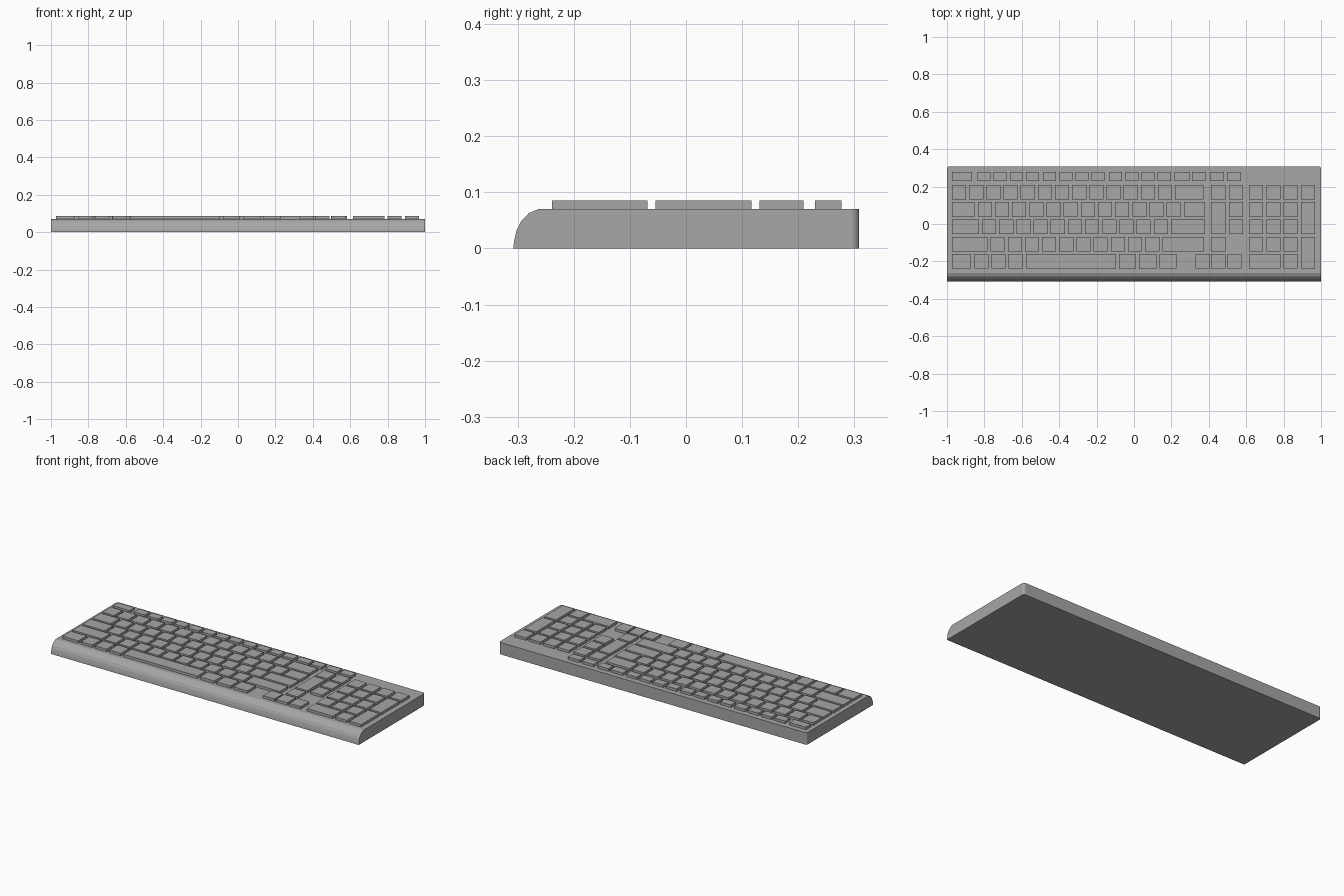
import bpy, bmesh

if "Cube" in bpy.data.objects:
    bpy.data.objects.remove(bpy.data.objects["Cube"])

# Dark grey plastic
plastic = bpy.data.materials.new("dark_grey_plastic")
plastic.diffuse_color = (0.39, 0.385, 0.38, 1)
plastic.use_nodes = True
plastic.node_tree.nodes["Principled BSDF"].inputs["Base Color"].default_value = plastic.diffuse_color


def finish(bm, name):
    mesh = bpy.data.meshes.new(name)
    bm.to_mesh(mesh)
    bm.free()
    mesh.materials.append(plastic)
    bpy.context.collection.objects.link(bpy.data.objects.new(name, mesh))


# Case: side profile with a rounded front, extruded along x
profile = [(-0.308, 0), (-0.306, 0.015), (-0.302, 0.032), (-0.294, 0.048),
           (-0.28, 0.063), (-0.263, 0.07), (0.308, 0.07), (0.308, 0)]
bm = bmesh.new()
face = bm.faces.new([bm.verts.new((-1, y, z)) for y, z in profile])
ext = bmesh.ops.extrude_face_region(bm, geom=[face])
bmesh.ops.translate(bm, vec=(2, 0, 0),
                    verts=[v for v in ext["geom"] if isinstance(v, bmesh.types.BMVert)])
# Close the left end, then round the rear corners
if not any(all(v.co.x < -0.99 for v in f.verts) for f in bm.faces):
    bm.faces.new([v for v in face.verts])
bmesh.ops.recalc_face_normals(bm, faces=bm.faces)
rear = [e for e in bm.edges
        if all(v.co.y > 0.3 for v in e.verts) and abs(e.verts[0].co.x - e.verts[1].co.x) < 0.01]
bmesh.ops.bevel(bm, geom=rear, offset=0.012, segments=3, profile=0.5, affect='EDGES')
finish(bm, "case")

U, GAP, LEFT = 0.0918, 0.0165, -0.973
DEPTH, PITCH, Y0 = 0.078, 0.0925, -0.239
BOTTOM, TOP = 0.068, 0.085


def make_keys(name, boxes):
    bm = bmesh.new()
    for x0, x1, y0, y1 in boxes:
        for v in bmesh.ops.create_cube(bm, size=1)["verts"]:
            v.co.x = (x0 + x1) / 2 + v.co.x * (x1 - x0)
            v.co.y = (y0 + y1) / 2 + v.co.y * (y1 - y0)
            v.co.z = (TOP + BOTTOM) / 2 + v.co.z * (TOP - BOTTOM)
    finish(bm, name)


def row_box(x0, x1, row, rows=1):
    y = Y0 + row * PITCH
    return (x0, x1, y, y + DEPTH + (rows - 1) * PITCH)


def unit_row(row, widths):
    x, boxes = LEFT, []
    for w in widths:
        boxes.append(row_box(x, x + w * U - GAP, row))
        x += w * U
    return boxes


# Main typing rows, widths in key units
make_keys("number_row_keys", unit_row(4, [1] * 13 + [1.83]))
make_keys("upper_letter_keys", unit_row(3, [1.5] + [1] * 12 + [1.4]))
make_keys("home_letter_keys", unit_row(2, [1.75] + [1] * 11 + [2.15]))
make_keys("lower_letter_keys", unit_row(1, [2.25] + [1] * 10 + [2.6]))
make_keys("space_row_keys", unit_row(0, [1.3, 1, 1, 1, 5.42, 1.18, 1.18, 1.18]))

# Function row of short keys in groups
func = [(-0.973, -0.866)]
for start in (-0.837, -0.486, -0.133):
    func += [(start + i * 0.0865, start + i * 0.0865 + 0.07) for i in range(4)]
func += [(0.217, 0.297), (0.31, 0.381), (0.407, 0.482), (0.498, 0.573)]
make_keys("function_keys", [(a, b, 0.23, 0.277) for a, b in func])

# Navigation cluster with one tall key
W = 0.075
C1, C2 = 0.413, 0.509
make_keys("navigation_keys", [row_box(C1, C1 + W, 4), row_box(C1, C1 + W, 2, 2)]
          + [row_box(C2, C2 + W, r) for r in (2, 3, 4)])

# Arrow keys
make_keys("arrow_keys", [row_box(x, x + W, 0) for x in (0.33, C1, 0.5)]
          + [row_box(C1, C1 + W, 1)])

# Number pad with a wide zero and two tall keys
P = [0.615 + i * 0.0925 for i in range(4)]
pad = [row_box(x, x + W, r) for r in (1, 2, 3, 4) for x in P[:3]]
pad += [row_box(P[3], P[3] + W, 4), row_box(P[3], P[3] + W, 2, 2), row_box(P[3], P[3] + W, 0, 2),
        row_box(P[0], P[1] + W, 0), row_box(P[2], P[2] + W, 0)]
make_keys("number_pad_keys", pad)
